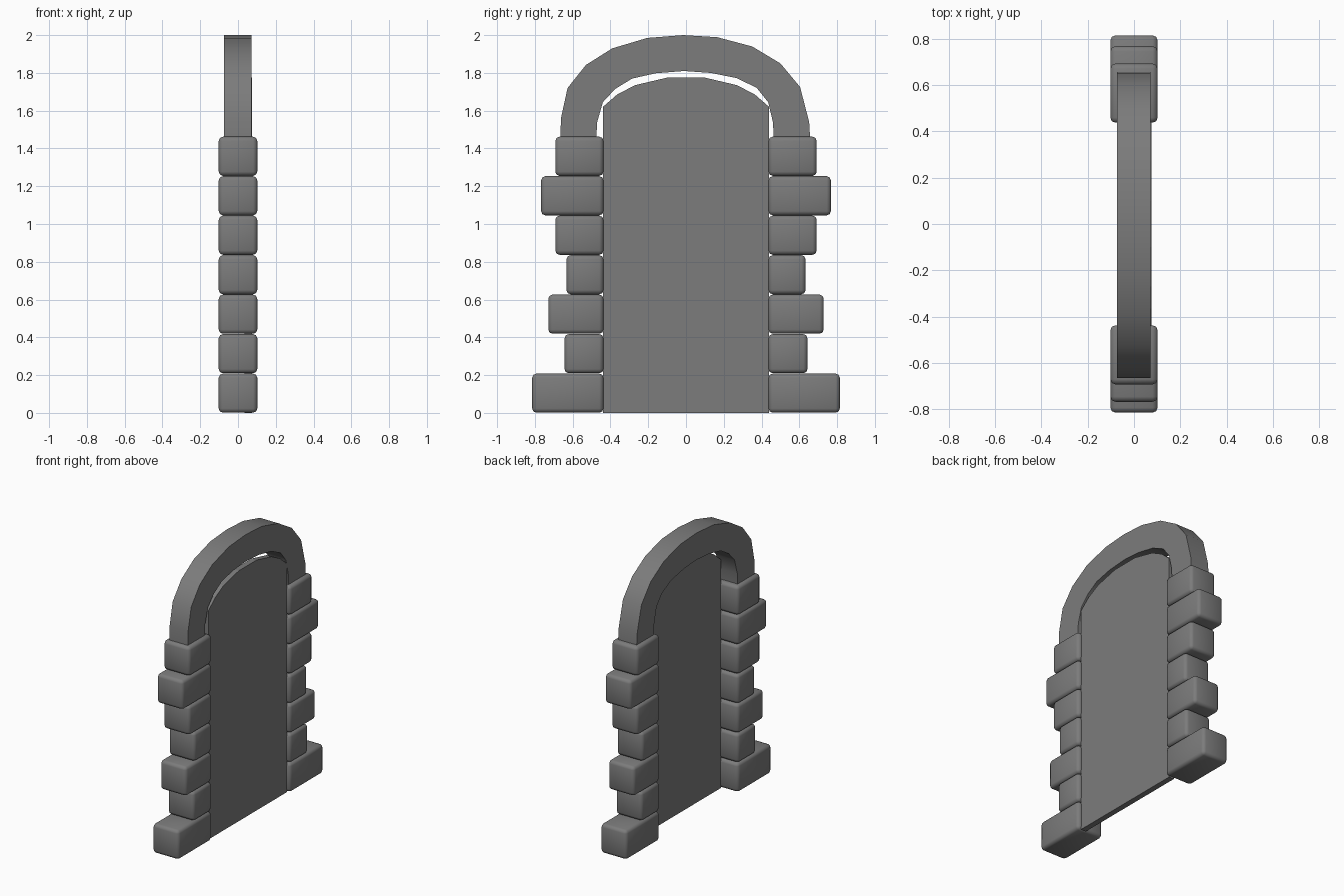
import bpy, bmesh

if "Cube" in bpy.data.objects:
    bpy.data.objects.remove(bpy.data.objects["Cube"])

# Dark grey stone colour
stone_mat = bpy.data.materials.new("dark_stone")
stone_mat.diffuse_color = (0.2, 0.2, 0.2, 1)
stone_mat.use_nodes = True
stone_mat.node_tree.nodes["Principled BSDF"].inputs["Base Color"].default_value = stone_mat.diffuse_color


def make_object(name, bm, smooth_angle=None):
    bmesh.ops.recalc_face_normals(bm, faces=bm.faces)
    mesh = bpy.data.meshes.new(name)
    bm.to_mesh(mesh)
    bm.free()
    mesh.materials.append(stone_mat)
    obj = bpy.data.objects.new(name, mesh)
    bpy.context.collection.objects.link(obj)
    if smooth_angle:
        bpy.ops.object.select_all(action='DESELECT')
        obj.select_set(True)
        bpy.context.view_layer.objects.active = obj
        bpy.ops.object.shade_smooth_by_angle(angle=smooth_angle)
    return obj


def extrude_x(bm, depth):
    """Give flat yz faces a thickness along x."""
    res = bmesh.ops.extrude_face_region(bm, geom=bm.faces[:])
    verts = [g for g in res["geom"] if isinstance(g, bmesh.types.BMVert)]
    bmesh.ops.translate(bm, verts=verts, vec=(depth, 0, 0))


# Jamb stones: seven stacked rounded blocks of varied length on both sides
INNER, HEIGHT, PITCH = 0.437, 0.207, 0.209
outer_ends = [0.814, 0.643, 0.729, 0.633, 0.692, 0.767, 0.692]
for side, label in ((1, "back"), (-1, "front")):
    for i, end in enumerate(outer_ends):
        bm = bmesh.new()
        bmesh.ops.create_cube(bm, size=1)
        bmesh.ops.scale(bm, verts=bm.verts, vec=(0.204, end - INNER, HEIGHT))
        bmesh.ops.translate(bm, verts=bm.verts, vec=(
            0, side * (end + INNER) / 2, i * PITCH + HEIGHT / 2 + 0.001))
        bmesh.ops.bevel(bm, geom=bm.edges[:], offset=0.022, segments=2,
                        profile=0.5, affect='EDGES')
        make_object(f"jamb_stone_{label}_{i + 1}", bm, 0.9)

# Arch: band between an outer and an inner curve
outer = [(-.665, 1.455), (-.662, 1.56), (-.627, 1.72), (-.53, 1.842),
         (-.39, 1.93), (-.205, 1.985), (-.015, 2.0), (.165, 1.989),
         (.35, 1.94), (.50, 1.85), (.604, 1.725), (.652, 1.54), (.657, 1.455)]
inner = [(-.475, 1.455), (-.47, 1.54), (-.44, 1.645), (-.375, 1.715),
         (-.285, 1.77), (-.16, 1.798), (-.01, 1.81), (.13, 1.80),
         (.27, 1.772), (.375, 1.72), (.435, 1.645), (.46, 1.54), (.465, 1.455)]
bm = bmesh.new()
rows = [[bm.verts.new((-0.073, y, z)) for y, z in curve]
        for curve in (outer, inner)]
for i in range(len(outer) - 1):
    bm.faces.new((rows[0][i], rows[0][i + 1], rows[1][i + 1], rows[1][i]))
extrude_x(bm, 0.145)
make_object("arch", bm, 0.6)

# Door panel: thin slab with a shallow arched top, set near the +x side
half = [(0.44, 0), (0.44, 1.62), (0.365, 1.685), (0.27, 1.735), (0.1, 1.775)]
profile = half + [(-y, z) for y, z in reversed(half)]
bm = bmesh.new()
bm.faces.new([bm.verts.new((0.035, y, z)) for y, z in profile])
extrude_x(bm, 0.04)
make_object("door_panel", bm)
